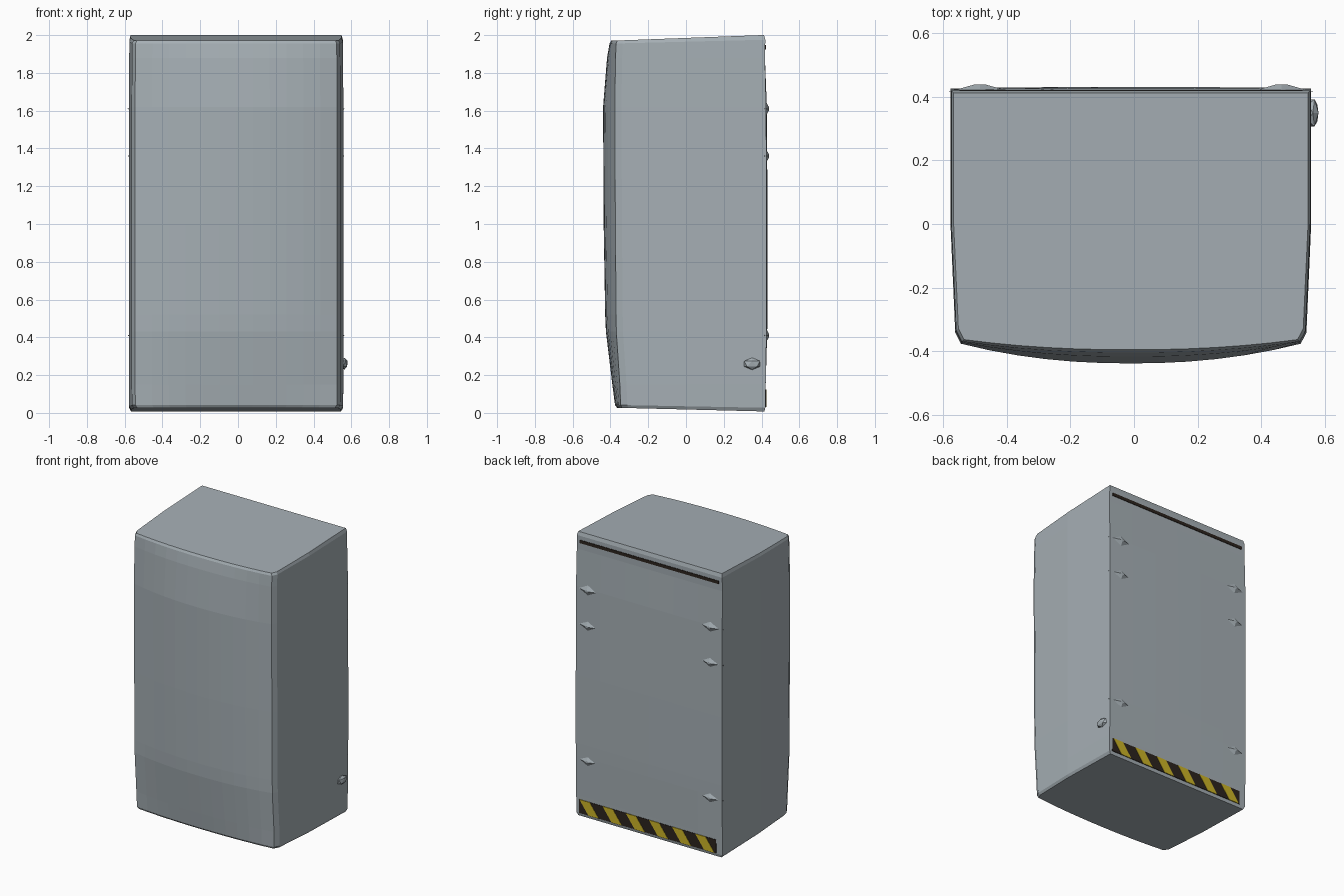
import bpy, bmesh, math
from mathutils import Matrix, Vector

if "Cube" in bpy.data.objects:
    bpy.data.objects.remove(bpy.data.objects["Cube"])


def material(name, rgb):
    m = bpy.data.materials.new(name)
    m.diffuse_color = (*rgb, 1)
    m.use_nodes = True
    m.node_tree.nodes["Principled BSDF"].inputs["Base Color"].default_value = m.diffuse_color
    return m


GREY = material("cabinet grey", (0.38, 0.43, 0.46))
DARK = material("dark brown", (0.025, 0.017, 0.013))
YELLOW = material("hazard yellow", (0.60, 0.45, 0.02))


def add_object(name, bm, mat):
    bmesh.ops.recalc_face_normals(bm, faces=bm.faces)
    me = bpy.data.meshes.new(name)
    bm.to_mesh(me)
    bm.free()
    me.materials.append(mat)
    ob = bpy.data.objects.new(name, me)
    bpy.context.collection.objects.link(ob)
    return ob


# Cabinet body: stacked cross-sections
# z, front centre y, front bulge, back y, back bulge, side inset, slope of ring in z
RINGS = [
    (0.018, -0.365, 0.025, 0.415, 0.000, 0.012, -0.020),
    (0.035, -0.376, 0.030, 0.420, 0.000, 0.002, -0.015),
    (0.15, -0.390, 0.040, 0.422, 0.000, 0.000, 0),
    (0.43, -0.424, 0.055, 0.426, 0.004, 0.000, 0),
    (0.52, -0.428, 0.058, 0.427, 0.004, 0.000, 0),
    (1.00, -0.436, 0.062, 0.427, 0.005, 0.000, 0),
    (1.62, -0.439, 0.062, 0.424, 0.004, 0.000, 0),
    (1.88, -0.418, 0.045, 0.418, 0.000, 0.002, 0),
    (1.965, -0.405, 0.035, 0.420, 0.000, 0.003, 0.020),
    (1.985, -0.396, 0.032, 0.413, 0.000, 0.010, 0.030),
]
MID = -0.01
N = 12


def section(z, front, fb, back, bb, inset, slope):
    pts = []
    hw_f, hw_b = 0.535 - inset, 0.568 - inset
    for i in range(N + 1):                      # curved front, left to right
        t = -1 + 2 * i / N
        pts.append((MID + hw_f * t, front + fb * abs(t) ** 2.2))
    pts.append((MID + hw_f + 0.018, front + fb + 0.035))
    pts.append((MID + hw_b, 0.0))
    for i in range(7):                          # back, right to left
        t = 1 - i / 3
        pts.append((MID + hw_b * t, back + bb * (1 - t * t)))
    pts.append((MID - hw_b, 0.0))
    pts.append((MID - hw_f - 0.018, front + fb + 0.035))
    return [(x, y, z + slope * y / 0.8) for x, y in pts]


bm = bmesh.new()
loops = [[bm.verts.new(p) for p in section(*r)] for r in RINGS]
for a, b in zip(loops, loops[1:]):
    for i in range(len(a)):
        j = (i + 1) % len(a)
        bm.faces.new((a[i], a[j], b[j], b[i]))
bm.faces.new(loops[0][::-1])
bm.faces.new(loops[-1])
add_object("cabinet_body", bm, GREY)


# Thin plates on the back
def plate(name, outline, y0, y1, mat):
    bm = bmesh.new()
    f = bm.faces.new([bm.verts.new((x, y0, z)) for x, z in outline])
    ext = bmesh.ops.extrude_face_region(bm, geom=[f])["geom"]
    for v in ext:
        if isinstance(v, bmesh.types.BMVert):
            v.co.y = y1
    add_object(name, bm, mat)


def rect(x0, x1, z0, z1):
    return [(x0, z0), (x1, z0), (x1, z1), (x0, z1)]


Z0, Z1 = 0.03, 0.125
plate("hazard_strip", rect(-0.53, 0.535, Z0, Z1), 0.418, 0.4245, DARK)
for i in range(6):
    x = 0.53 - 0.18 * i
    plate("hazard_stripe_%d" % (i + 1),
          [(x, Z1), (x - 0.08, Z1), (x - 0.15, Z0), (x - 0.07, Z0)],
          0.420, 0.4265, YELLOW)
plate("top_slot", rect(-0.55, 0.53, 1.925, 1.947), 0.416, 0.4225, DARK)


# Shallow faceted fittings along both back edges
for side, name in ((1, "right"), (-1, "left")):
    for k, z in enumerate((0.41, 1.36, 1.61)):
        bm = bmesh.new()
        bmesh.ops.create_cone(bm, segments=4, radius1=1, radius2=0.15,
                              depth=1, cap_ends=True)
        m = (Matrix.Translation((MID + side * 0.475, 0.428, z))
             @ Matrix.Diagonal((0.10, 0.024, 0.05, 1))
             @ Matrix.Rotation(-math.pi / 2, 4, 'X'))
        bm.transform(m)
        add_object("back_fitting_%s_%d" % (name, k + 1), bm, GREY)

# Small side knob
bm = bmesh.new()
bmesh.ops.create_icosphere(bm, subdivisions=1, radius=1)
bm.transform(Matrix.Translation((0.563, 0.35, 0.26)) @ Matrix.Diagonal((0.02, 0.05, 0.032, 1)))
add_object("side_knob", bm, GREY)
